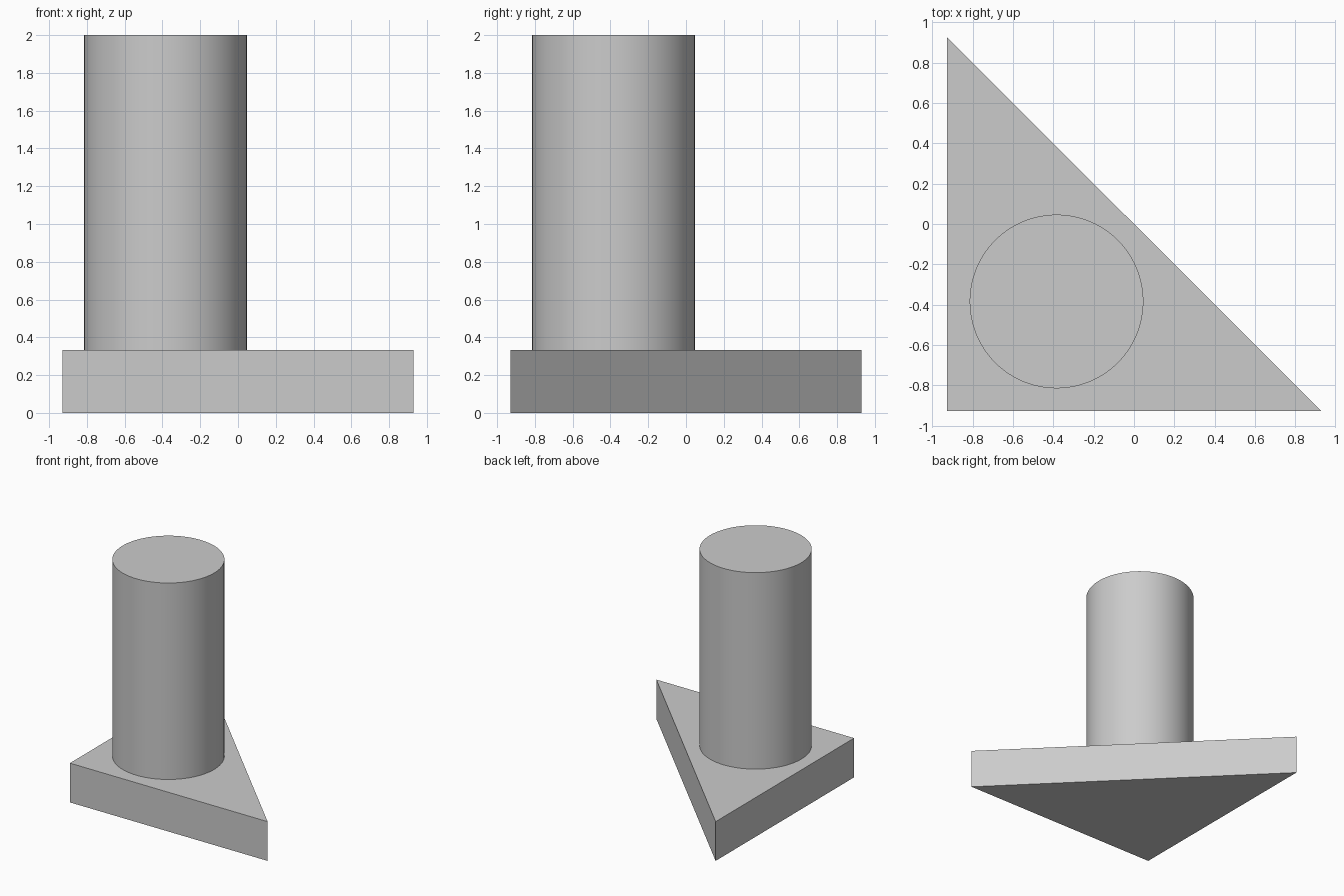
import bpy
import bmesh
import math

cube = bpy.data.objects.get("Cube")
if cube:
    bpy.data.objects.remove(cube, do_unlink=True)

HALF = 0.928          # half the length of the short sides of the base
BASE_TOP = 0.333
TOP = 2.0
RADIUS = 0.431
CENTRE = HALF * (1 - math.sqrt(2))   # centre of the circle inscribed in the triangle

grey = bpy.data.materials.new("light_grey")
grey.use_nodes = True
colour = (0.6, 0.6, 0.6, 1)
grey.diffuse_color = colour
grey.node_tree.nodes["Principled BSDF"].inputs["Base Color"].default_value = colour


def prism(name, outline, bottom, top):
    """Extrude a flat outline upwards into a closed solid."""
    bm = bmesh.new()
    face = bm.faces.new([bm.verts.new((x, y, bottom)) for x, y in outline])
    extruded = bmesh.ops.extrude_face_region(bm, geom=[face], use_keep_orig=True)
    verts = [g for g in extruded["geom"] if isinstance(g, bmesh.types.BMVert)]
    bmesh.ops.translate(bm, vec=(0, 0, top - bottom), verts=verts)
    bmesh.ops.recalc_face_normals(bm, faces=bm.faces)
    mesh = bpy.data.meshes.new(name)
    bm.to_mesh(mesh)
    bm.free()
    mesh.materials.append(grey)
    obj = bpy.data.objects.new(name, mesh)
    bpy.context.collection.objects.link(obj)
    return obj


# Right-angled triangular base
prism("triangular_base", [(-HALF, -HALF), (HALF, -HALF), (-HALF, HALF)], 0, BASE_TOP)

# Round column standing on the base
SIDES = 96
circle = [(CENTRE + RADIUS * math.cos(math.tau * i / SIDES),
           CENTRE + RADIUS * math.sin(math.tau * i / SIDES)) for i in range(SIDES)]
column = prism("round_column", circle, BASE_TOP, TOP)
bpy.ops.object.select_all(action="DESELECT")
column.select_set(True)
bpy.context.view_layer.objects.active = column
bpy.ops.object.shade_smooth_by_angle(angle=math.radians(30))
